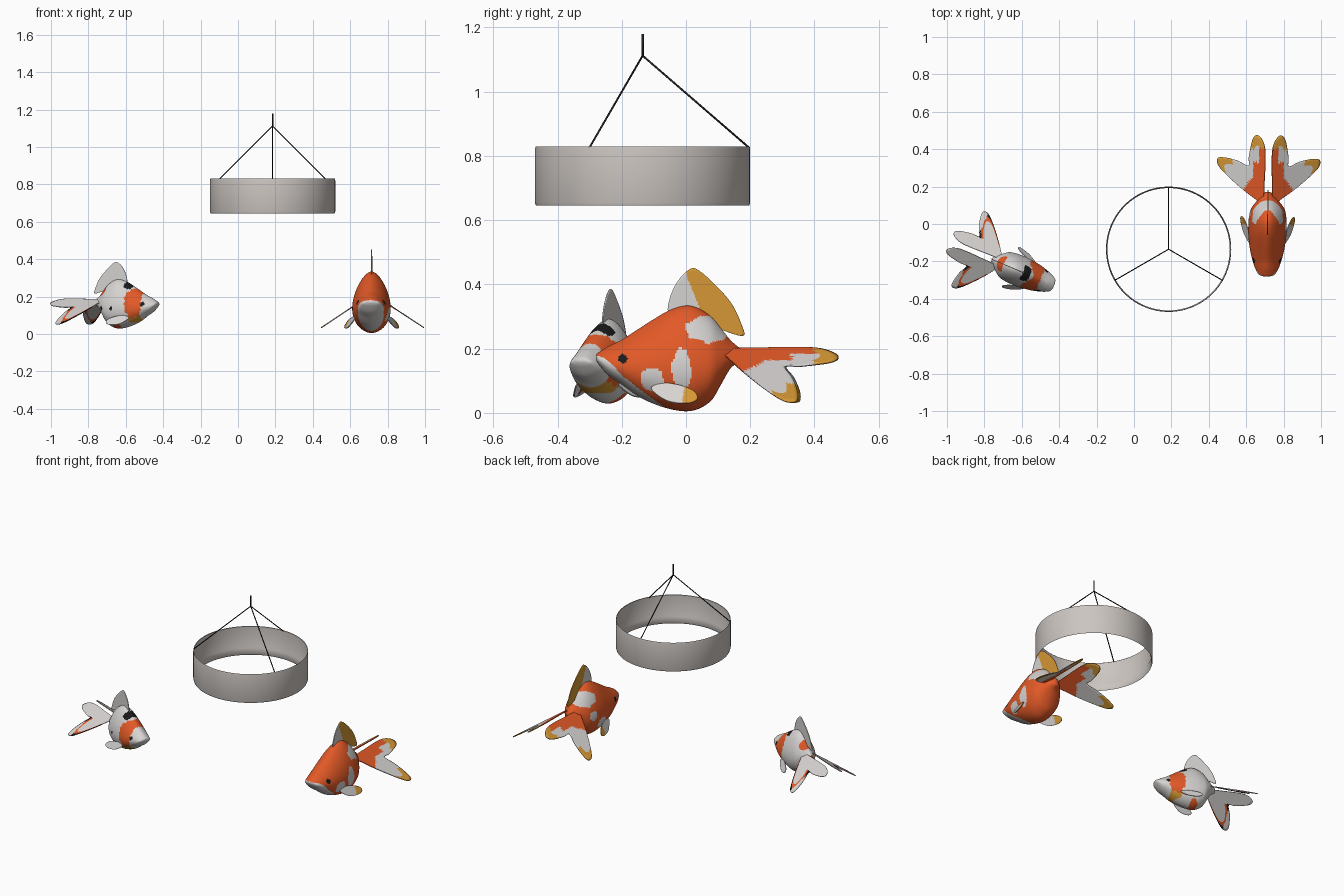
import bpy, bmesh, math
from mathutils import Vector, Matrix

if "Cube" in bpy.data.objects:
    bpy.data.objects.remove(bpy.data.objects["Cube"])


def material(name, *rgb):
    m = bpy.data.materials.new(name)
    m.use_nodes = True
    m.diffuse_color = (*rgb, 1)
    bsdf = m.node_tree.nodes["Principled BSDF"]
    bsdf.inputs["Base Color"].default_value = (*rgb, 1)
    bsdf.inputs["Roughness"].default_value = 0.6
    return m


ORANGE, WHITE, YELLOW, BLACK = range(4)
SKIN = [material("orange", .76, .1, .02), material("white", .67, .65, .635),
        material("golden_yellow", .66, .31, .035), material("black", .01, .01, .01)]
HOOP = material("warm_grey", .6, .56, .53)
WIRE = material("dark_wire", .015, .015, .015)


def finish(name, bm, mats, matrix=Matrix(), smooth=True):
    bmesh.ops.remove_doubles(bm, verts=bm.verts, dist=1e-5)
    bmesh.ops.recalc_face_normals(bm, faces=bm.faces)
    for f in bm.faces:
        f.smooth = smooth
    mesh = bpy.data.meshes.new(name)
    bm.to_mesh(mesh)
    bm.free()
    for m in mats:
        mesh.materials.append(m)
    ob = bpy.data.objects.new(name, mesh)
    ob.matrix_world = matrix
    bpy.context.collection.objects.link(ob)
    return ob


def spline(points, steps, closed=False):
    # Smooth curve through a few points
    pts, n, out = [Vector(p) for p in points], len(points), []
    get = lambda i: pts[i % n] if closed else pts[min(max(i, 0), n - 1)]
    for i in range(n if closed else n - 1):
        a, b, c, d = (get(i + k) for k in (-1, 0, 1, 2))
        for s in range(steps):
            t = s / steps
            out.append(b + (c - a) * t / 2 + (2 * a - 5 * b + 4 * c - d) * t * t / 2
                       + (3 * b - a - 3 * c + d) * t ** 3 / 2)
    return out if closed else out + [pts[-1]]


def skin_grid(bm, rows, paint=None):
    verts = [[bm.verts.new(p) for p in row] for row in rows]
    n = len(rows[0])
    for i in range(len(rows) - 1):
        for j in range(n):
            k = (j + 1) % n
            f = bm.faces.new((verts[i][j], verts[i][k], verts[i + 1][k], verts[i + 1][j]))
            if paint:
                f.material_index = paint(f.calc_center_median(), (i + .5) / (len(rows) - 1))
    return verts


# Body stations: y, top, bottom, half width
BODY = [(-.28, .182, .165, .018), (-.27, .19, .148, .042), (-.24, .208, .115, .06),
        (-.2, .228, .088, .074), (-.15, .26, .052, .087), (-.1, .292, .028, .095),
        (-.05, .32, .012, .1), (0, .334, .005, .1), (.04, .325, .013, .097),
        (.08, .298, .04, .088), (.11, .262, .09, .068), (.14, .225, .14, .042),
        (.17, .2, .16, .015)]
# Fin outlines
TAIL = [(.02, .24), (.02, .4), (.053, .47), (.085, .455), (.105, .36), (.108, .31),
        (.165, .335), (.235, .352), (.273, .345), (.262, .3), (.18, .22), (.085, .145), (.03, .12)]
DORSAL = [(-.055, .31), (-.04, .385), (.005, .443), (.045, .44), (.135, .35), (.175, .27),
          (.177, .24), (.12, .255), (.06, .28), (0, .29)]
PECTORAL = [(-.105, .08), (-.065, .092), (-.01, .084), (.03, .065), (.037, .042),
            (.006, .03), (-.05, .035), (-.093, .06)]


def in_blob(p, blobs):
    wob = .12 * math.sin(p.y * 130 + p.z * 50) + .1 * math.sin(p.z * 170 - p.y * 60)
    return any(side * p.x >= 0 and ((p.y - y) / ry) ** 2 + ((p.z - z) / rz) ** 2 < 1 + wob
               for side, y, z, ry, rz in blobs)


EYE = [(0, -.195, .17, .014, .014)]


# Markings of the large orange fish
def large_body(p, rel):
    if in_blob(p, EYE):
        return BLACK
    chin = .2 - (1.5 if p.y > -.2 else 7) * (p.y + .2)
    patches = [(1, -.105, .105, .036, .036), (1, -.012, .135, .03, .065),
               (0, .07, .262, .066, .042), (-1, -.03, .09, .04, .035), (-1, .05, .16, .03, .03)]
    return WHITE if rel < chin or in_blob(p, patches) else ORANGE


def large_tail(p, t):
    d = abs(p.x)
    if t > .86 and p.y > .27 and (p.y > .4 or d > .19):
        return YELLOW
    if d < .05 and p.y < .45 or math.hypot(d, p.y - .13) < .14 or (d < .08 and p.y < .33):
        return ORANGE
    return WHITE


def large_dorsal(p, t):
    return YELLOW if p.y > .005 + (.42 - p.z) * .4 else WHITE


def large_pectoral(p, t):
    return YELLOW if p.y > -.005 + .15 * (p.z - .06) else WHITE


# Markings of the small white fish
def small_body(p, rel):
    spots = [(0, -.08, .295, .03, .026), (-1, .02, .14, .011, .013), (-1, .1, .14, .012, .014)]
    if in_blob(p, EYE + spots):
        return BLACK
    if in_blob(p, [(0, -.13, .175, .058, .1), (0, .112, .265, .034, .036), (0, 0, .015, .03, .03)]):
        return ORANGE
    return YELLOW if in_blob(p, [(0, -.13, .075, .045, .03)]) else WHITE


def small_tail(p, t):
    if abs(p.x) > .1 and p.y < .315:
        if t > .88:
            return BLACK
        if t > .77:
            return ORANGE
    return WHITE


def plain(p, t):
    return WHITE


def build_fin(name, outline, base, place, paint, matrix):
    bm = bmesh.new()
    edge, base, rings = spline(outline, 9, True), Vector(base), 18
    rows = [[place(*base.lerp(p, max(i, .01) / rings)) for p in edge] for i in range(rings + 1)]
    verts = skin_grid(bm, rows, paint)
    bm.faces.new(verts[0])
    ob = finish(name, bm, SKIN, matrix)
    mod = ob.modifiers.new("thickness", "SOLIDIFY")
    mod.thickness, mod.offset = .005, 0


def build_fish(prefix, matrix, body, tail, dorsal, pectoral):
    # Body: egg-shaped sections along the spine
    bm, rows, segs = bmesh.new(), [], 112
    stations = spline([Vector(s) for s in BODY], 9)
    for y, top, low, half in stations:
        row = []
        for j in range(segs):
            a = math.tau * j / segs
            c, s = math.cos(a), math.sin(a)
            x = half * math.copysign(abs(s) ** 1.12, s) * (1 - .24 * c)
            row.append((x, y, (top + low) / 2 + c * (top - low) / 2))
        rows.append(row)

    def paint(p, t):
        k = min(int(t * (len(stations) - 1)), len(stations) - 1)
        _, top, low, _ = stations[k]
        return body(p, (p.z - low) / max(top - low, .001))
    verts = skin_grid(bm, rows, paint)
    for end, col in ((verts[0], WHITE), (verts[-1], ORANGE)):
        bm.faces.new(end).material_index = col
    finish(prefix + "_body", bm, SKIN, matrix)

    # Fins
    build_fin(prefix + "_dorsal_fin", DORSAL, (.03, .3), lambda y, z: (0, y, z), dorsal, matrix)
    for side, word in ((1, "left"), (-1, "right")):
        build_fin(f"{prefix}_{word}_tail_fin", TAIL, (.035, .14),
                  lambda d, y: (side * d, y, .215 - .66 * d), tail, matrix)
        build_fin(f"{prefix}_{word}_pectoral_fin", PECTORAL, (-.09, .073),
                  lambda y, z: (side * (.085 + .25 * (y + .1) + .5 * (.09 - z)), y, z),
                  pectoral, matrix)


build_fish("large_fish", Matrix.Translation((.714, 0, 0)) @ Matrix.Rotation(math.radians(-1), 4, "Z"),
           large_body, large_tail, large_dorsal, large_pectoral)
build_fish("small_fish", Matrix.Translation((-.634, -.242, .025))
           @ Matrix.Rotation(math.radians(67), 4, "Z") @ Matrix.Scale(.8, 4),
           small_body, small_tail, plain, plain)

# Hanging hoop: thin lathed wall with a slightly thicker lower lip
CENTRE = Vector((.185, -.135, 0))
profile = [(.332, .645), (.335, .655), (.335, .82), (.333, .83), (.331, .828), (.331, .7),
           (.327, .69), (.327, .655)]
bm = bmesh.new()
rows = [[CENTRE + Vector((r * math.cos(a * math.tau / 96), r * math.sin(a * math.tau / 96), z))
         for a in range(96)] for r, z in profile + profile[:1]]
skin_grid(bm, rows)
hoop = finish("hoop", bm, [HOOP])
bpy.context.view_layer.objects.active = hoop
hoop.select_set(True)
bpy.ops.object.shade_smooth_by_angle(angle=math.radians(40))
hoop.select_set(False)


# Suspension wires and hanging rod
def rod(name, a, b, radius):
    bm = bmesh.new()
    d = b - a
    bmesh.ops.create_cone(bm, cap_ends=True, segments=10, radius1=radius, radius2=radius, depth=d.length)
    finish(name, bm, [WIRE], Matrix.Translation((a + b) / 2) @ d.to_track_quat("Z", "Y").to_matrix().to_4x4())


apex = CENTRE + Vector((0, 0, 1.112))
for i, deg in enumerate((90, 210, 330)):
    a = math.radians(deg)
    rod(f"wire_{i + 1}", CENTRE + Vector((.332 * math.cos(a), .332 * math.sin(a), .825)), apex, .003)
rod("hanging_rod", apex, apex + Vector((0, 0, .068)), .004)
